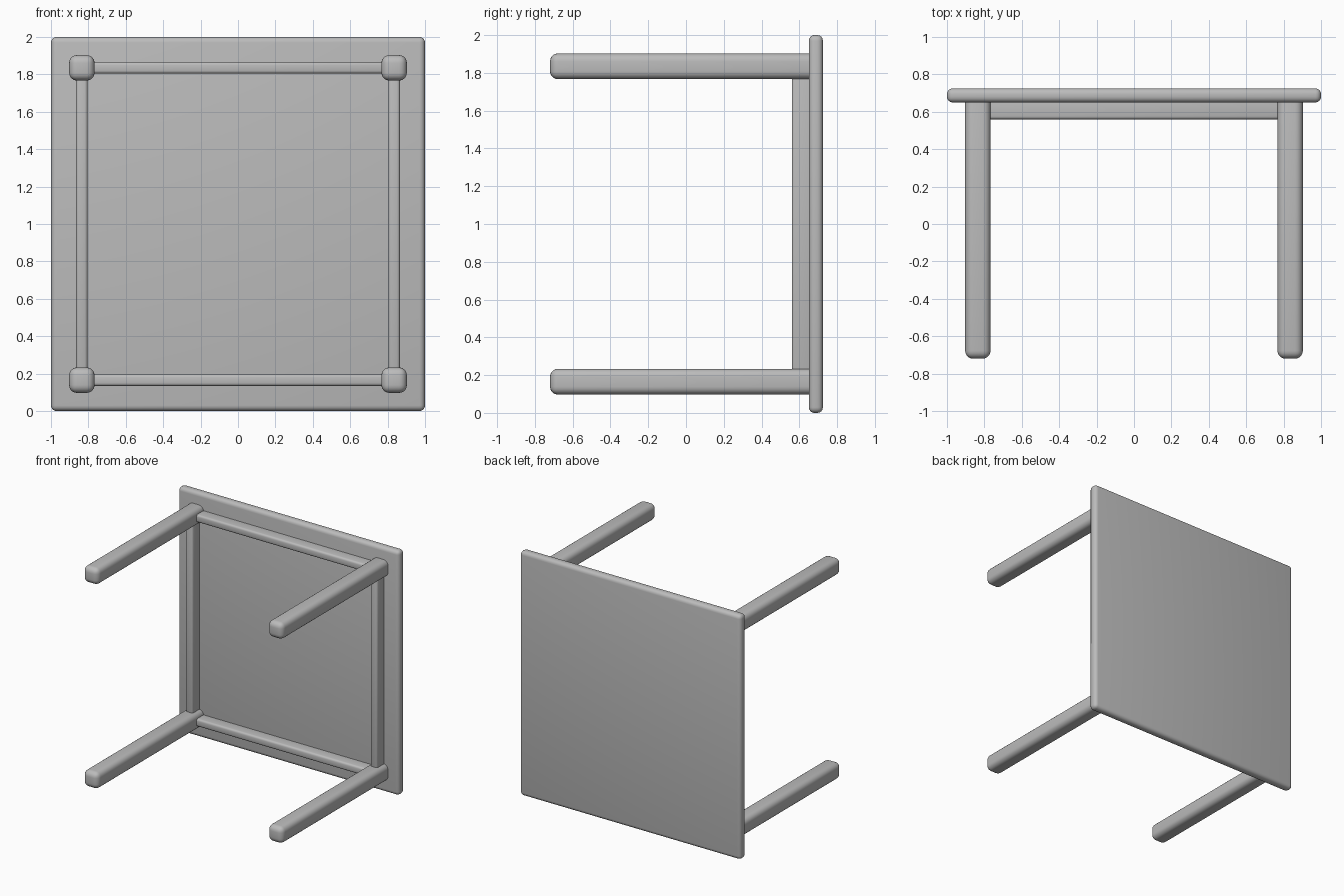
import bpy, math

cube = bpy.data.objects.get("Cube")
if cube:
    bpy.data.objects.remove(cube, do_unlink=True)

# Single plain grey finish
grey = bpy.data.materials.new("plain_grey")
grey.use_nodes = True
colour = (0.5, 0.5, 0.5, 1.0)
grey.diffuse_color = colour
bsdf = next(n for n in grey.node_tree.nodes if n.type == 'BSDF_PRINCIPLED')
bsdf.inputs["Base Color"].default_value = colour
bsdf.inputs["Roughness"].default_value = 0.6


def rounded_box(name, low, high, radius, segments=4):
    """Box between two corners with rounded, smoothly shaded edges."""
    centre = [(a + b) / 2 for a, b in zip(low, high)]
    size = [b - a for a, b in zip(low, high)]
    bpy.ops.mesh.primitive_cube_add(size=1, location=centre)
    ob = bpy.context.object
    ob.name = ob.data.name = name
    ob.scale = size
    bpy.ops.object.transform_apply(location=False, rotation=False, scale=True)
    bevel = ob.modifiers.new("rounded_edges", 'BEVEL')
    bevel.width = radius
    bevel.segments = segments
    bpy.ops.object.modifier_apply(modifier=bevel.name)
    bpy.ops.object.shade_smooth_by_angle(angle=math.radians(35))
    ob.data.materials.append(grey)
    return ob


# Table lying on its side: the top stands upright at the back
TOP_FRONT, TOP_BACK = 0.65, 0.725
MID_Z = 1.0
LEG = 0.835        # leg centre distance from the middle
HALF_LEG = 0.068
HALF_RAIL = 0.031

rounded_box("table_top", (-1, TOP_FRONT, 0), (1, TOP_BACK, 2), 0.03)

# Four legs pointing forward
for side, sx in (("right", -1), ("left", 1)):
    for level, sz in (("lower", -1), ("upper", 1)):
        x, z = sx * LEG, MID_Z + sz * LEG
        rounded_box(f"{level}_{side}_leg",
                    (x - HALF_LEG, -0.72, z - HALF_LEG),
                    (x + HALF_LEG, TOP_FRONT + 0.04, z + HALF_LEG), 0.042, 5)

# Apron rails running between the legs
for side, s in (("right", -1), ("left", 1)):
    x = s * LEG
    rounded_box(f"{side}_apron",
                (x - HALF_RAIL, 0.56, MID_Z - LEG),
                (x + HALF_RAIL, TOP_FRONT + 0.03, MID_Z + LEG), 0.016, 3)
for level, s in (("lower", -1), ("upper", 1)):
    z = MID_Z + s * LEG
    rounded_box(f"{level}_apron",
                (-LEG, 0.56, z - HALF_RAIL),
                (LEG, TOP_FRONT + 0.03, z + HALF_RAIL), 0.016, 3)
